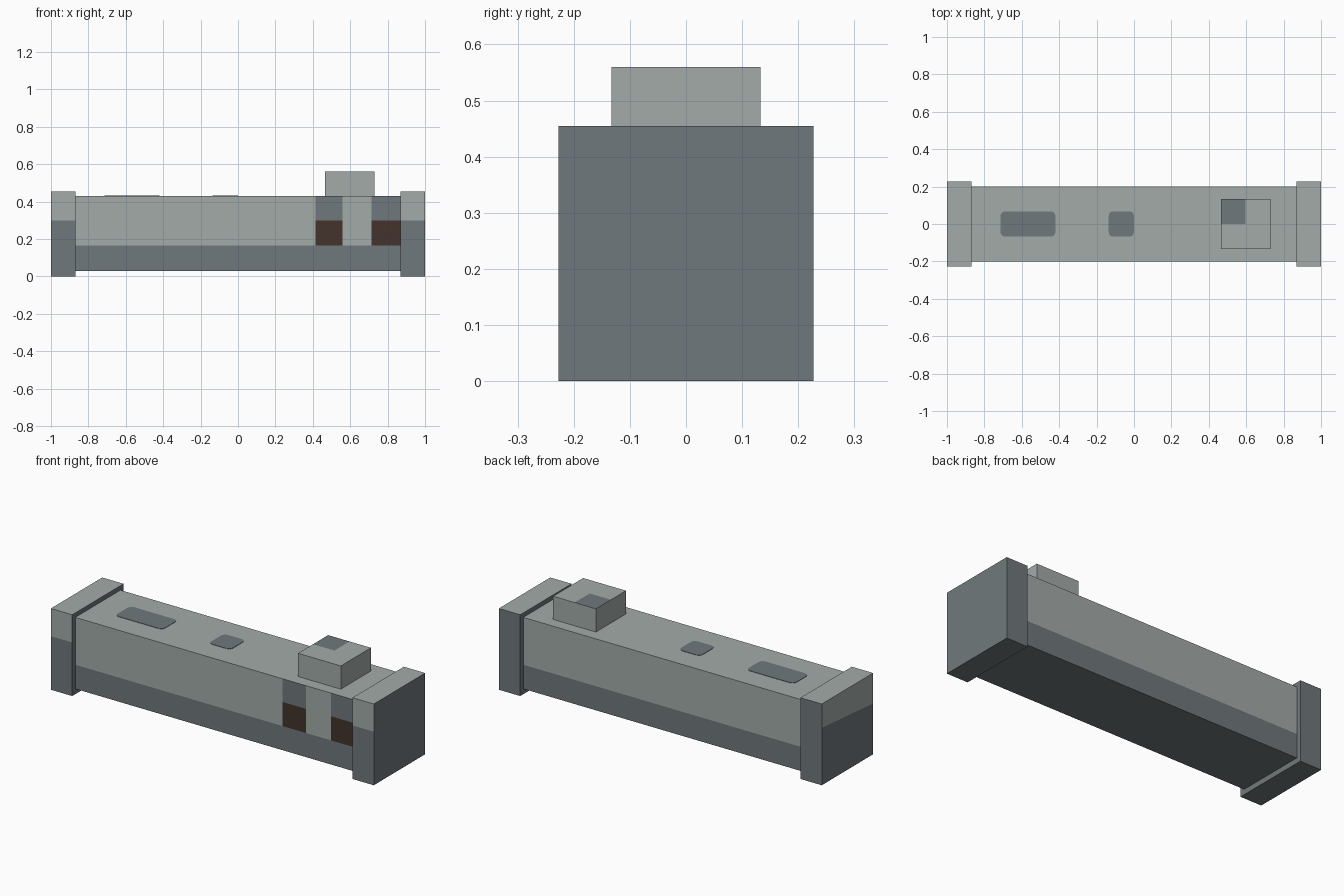
import bpy
import bmesh
from mathutils import Matrix, Vector

cube = bpy.data.objects.get("Cube")
if cube:
    bpy.data.objects.remove(cube, do_unlink=True)


def make_material(name, rgb):
    mat = bpy.data.materials.new(name)
    mat.use_nodes = True
    mat.diffuse_color = (*rgb, 1)
    mat.node_tree.nodes["Principled BSDF"].inputs["Base Color"].default_value = (*rgb, 1)
    return mat


LIGHT, DARK, BROWN = range(3)
materials = [
    make_material("light_grey", (0.366, 0.407, 0.397)),
    make_material("dark_grey", (0.162, 0.191, 0.202)),
    make_material("dark_brown", (0.056, 0.033, 0.025)),
]

FRONT, BACK = Vector((0, -1, 0)), Vector((0, 1, 0))
LEFT, RIGHT = Vector((1, 0, 0)), Vector((-1, 0, 0))
UP = Vector((0, 0, 1))


def block(low, high):
    """Box mesh between two opposite corners."""
    low, high = Vector(low), Vector(high)
    bm = bmesh.new()
    bmesh.ops.create_cube(bm, size=1, matrix=Matrix.Translation((low + high) / 2)
                          @ Matrix.Diagonal((*(high - low), 1)))
    bm.normal_update()
    return bm


def cut(bm, facing, point, normal):
    """Split the faces that look in one direction along a plane."""
    faces = [f for f in bm.faces if f.normal.dot(facing) > 0.9]
    edges = {e for f in faces for e in f.edges}
    verts = {v for f in faces for v in f.verts}
    bmesh.ops.bisect_plane(bm, geom=[*faces, *edges, *verts], dist=1e-5,
                           plane_co=point, plane_no=normal)
    bm.normal_update()


def finish(bm, name, rule):
    """Paint each face by a rule on its normal and centre."""
    for face in bm.faces:
        face.material_index = rule(face.normal, face.calc_center_median())
    mesh = bpy.data.meshes.new(name)
    bm.to_mesh(mesh)
    bm.free()
    for mat in materials:
        mesh.materials.append(mat)
    obj = bpy.data.objects.new(name, mesh)
    bpy.context.collection.objects.link(obj)
    return obj


# Main hull with a dark lower band and two front bays
BAND, BAY_SPLIT = 0.165, 0.3
hull = block((-0.87, -0.2, 0.03), (0.87, 0.2, 0.43))
for side in (FRONT, BACK):
    cut(hull, side, (0, 0, BAND), UP)
for x in (0.415, 0.56, 0.715):
    cut(hull, FRONT, (x, 0, 0), LEFT)
cut(hull, FRONT, (0, 0, BAY_SPLIT), UP)


def hull_colour(normal, centre):
    if normal.z > 0.9:
        return LIGHT
    if centre.z < BAND:
        return DARK
    if normal.y < -0.9 and (0.415 < centre.x < 0.56 or centre.x > 0.715):
        return BROWN if centre.z < BAY_SPLIT else DARK
    return LIGHT


finish(hull, "hull", hull_colour)


# End caps: light tops and upper fronts
def cap_colour(normal, centre):
    outer_right = normal.x < -0.9 and centre.x < -0.99
    upper = centre.z > 0.3 and (normal.y < -0.9 or outer_right)
    return LIGHT if normal.z > 0.9 or upper else DARK


for name, x in (("left_end_cap", 0.868), ("right_end_cap", -1)):
    cap = block((x, -0.227, 0), (x + 0.132, 0.227, 0.455))
    cut(cap, FRONT, (0, 0, 0.3), UP)
    if x < 0:
        cut(cap, RIGHT, (0, 0, 0.303), (0, -0.08, 1))
    finish(cap, name, cap_colour)

# Roof box with one dark quarter on top
roof_box = block((0.465, -0.133, 0.43), (0.73, 0.133, 0.56))
cut(roof_box, UP, (0.597, 0, 0), LEFT)
cut(roof_box, UP, (0, 0, 0), BACK)
finish(roof_box, "roof_box", lambda normal, centre: DARK
       if normal.z > 0.9 and centre.x < 0.597 and centre.y > 0 else LIGHT)

# Rounded dark hatches on the roof
for name, x0, x1 in (("long_hatch", -0.715, -0.42), ("short_hatch", -0.135, 0)):
    hatch = block((x0, -0.068, 0.428), (x1, 0.068, 0.432))
    corners = [e for e in hatch.edges
               if abs(e.verts[0].co.z - e.verts[1].co.z) > 0.001]
    bmesh.ops.bevel(hatch, geom=corners, offset=0.025, segments=3,
                    profile=0.5, affect="EDGES")
    finish(hatch, name, lambda normal, centre: DARK)
